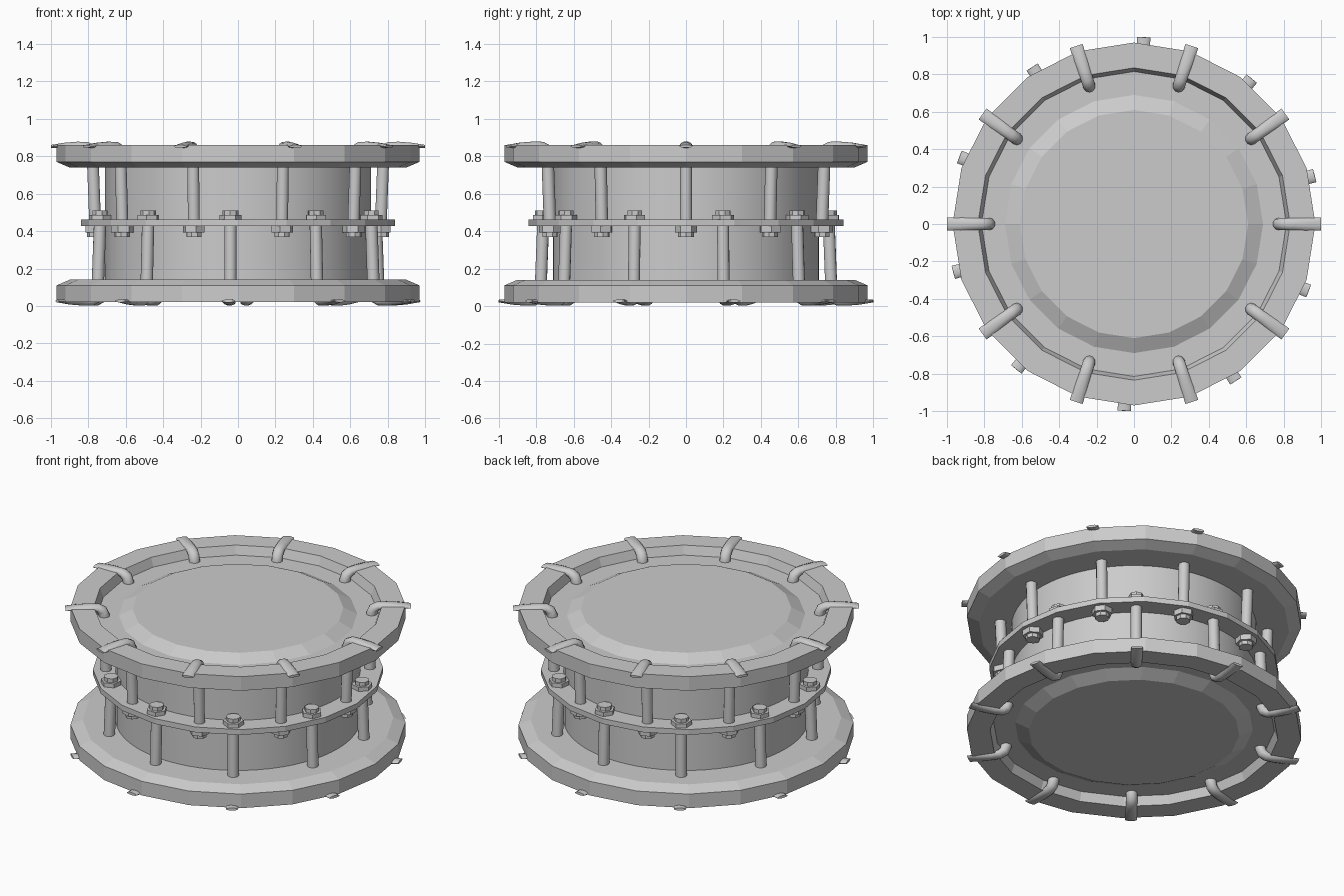
import bpy, bmesh, math
from mathutils import Matrix, Vector

if "Cube" in bpy.data.objects:
    bpy.data.objects.remove(bpy.data.objects["Cube"])

MID = 0.44  # height of the mirror plane
COUNT = 10  # rods per drum head


def finish(bm, name, smooth=None):
    bmesh.ops.recalc_face_normals(bm, faces=bm.faces[:])
    mesh = bpy.data.meshes.new(name)
    bm.to_mesh(mesh)
    bm.free()
    ob = bpy.data.objects.new(name, mesh)
    bpy.context.collection.objects.link(ob)
    if smooth:
        bpy.ops.object.select_all(action='DESELECT')
        bpy.context.view_layer.objects.active = ob
        ob.select_set(True)
        bpy.ops.object.shade_smooth_by_angle(angle=math.radians(smooth))
    return ob


def lathe(name, profile, sides, closed=False, smooth=None, flip=False):
    """Turn (radius, z) points around the vertical axis."""
    bm = bmesh.new()
    rings = []
    for r, z in profile:
        z = 2 * MID - z if flip else z
        rings.append([bm.verts.new((r * math.cos(2 * math.pi * i / sides),
                                    r * math.sin(2 * math.pi * i / sides), z))
                      for i in range(sides)])
    pairs = list(zip(rings, rings[1:] + rings[:1]))
    for a, b in pairs if closed else pairs[:-1]:
        for i in range(sides):
            j = (i + 1) % sides
            bm.faces.new((a[i], a[j], b[j], b[i]))
    if not closed:
        bm.faces.new(rings[0])
        bm.faces.new(rings[-1])
    return finish(bm, name, smooth)


def sweep(bm, path, matrix, sides=10):
    """Elliptical tube along (radius, z, half width, half thickness) stations."""
    rings = []
    for k, (r, z, w, t) in enumerate(path):
        p, q = path[max(k - 1, 0)], path[min(k + 1, len(path) - 1)]
        d = Vector((q[0] - p[0], 0, q[1] - p[1])).normalized()
        n = Vector((-d.z, 0, d.x))
        ring = []
        for i in range(sides):
            a = 2 * math.pi * i / sides
            co = Vector((r, 0, z)) + n * t * math.sin(a) + Vector((0, w * math.cos(a), 0))
            ring.append(bm.verts.new(matrix @ co))
        rings.append(ring)
    for a, b in zip(rings, rings[1:]):
        for i in range(sides):
            j = (i + 1) % sides
            bm.faces.new((a[i], a[j], b[j], b[i]))
    bm.faces.new(rings[0])
    bm.faces.new(rings[-1])


def tension_rods(name, offset, flip):
    """Hooked rods with their nuts on the far side of the middle ring."""
    path = [(0.762, 0.40, 0.033, 0.033), (0.775, 0.74, 0.033, 0.033),
            (0.775, 0.81, 0.033, 0.033), (0.785, 0.838, 0.033, 0.030),
            (0.81, 0.854, 0.033, 0.025), (0.86, 0.859, 0.033, 0.020),
            (0.93, 0.858, 0.035, 0.015), (1.0, 0.853, 0.036, 0.008)]
    mirror = Matrix.Identity(4)
    if flip:
        mirror = Matrix.Translation((0, 0, 2 * MID)) @ Matrix.Scale(-1, 4, (0, 0, 1))
    rods, nuts = bmesh.new(), bmesh.new()
    for i in range(COUNT):
        turn = Matrix.Rotation(math.radians(offset) + 2 * math.pi * i / COUNT, 4, 'Z')
        sweep(rods, path, mirror @ turn)
        # wide hexagonal nut, then the smaller bolt end
        for z, h, r, sides in ((0.411, 0.036, 0.06, 6), (0.382, 0.026, 0.042, 8)):
            bmesh.ops.create_cone(nuts, cap_ends=True, segments=sides, radius1=r, radius2=r,
                                  depth=h, matrix=mirror @ turn @ Matrix.Translation((0.764, 0, z)))
    finish(rods, name + "_tension_rods", 50)
    finish(nuts, name + "_nuts")


# drum shell
lathe("drum_shell", [(0.71, 0.12), (0.71, 0.76)], 64, smooth=30)

# middle ring that the rods bolt through
lathe("middle_ring", [(0.70, 0.427), (0.84, 0.427), (0.84, 0.461), (0.70, 0.461)], 20, closed=True)

# drum heads: chamfered rim, sunken channel, raised playing surface
head = [(0.70, 0.74), (0.90, 0.74), (0.97, 0.77), (0.97, 0.86), (0.835, 0.86),
        (0.815, 0.805), (0.69, 0.805), (0.61, 0.845)]
lathe("top_head", head, 20)
lathe("bottom_head", head, 20, flip=True)

# hooked rods, the lower set staggered between the upper ones
tension_rods("upper", 0, False)
tension_rods("lower", 15, True)
